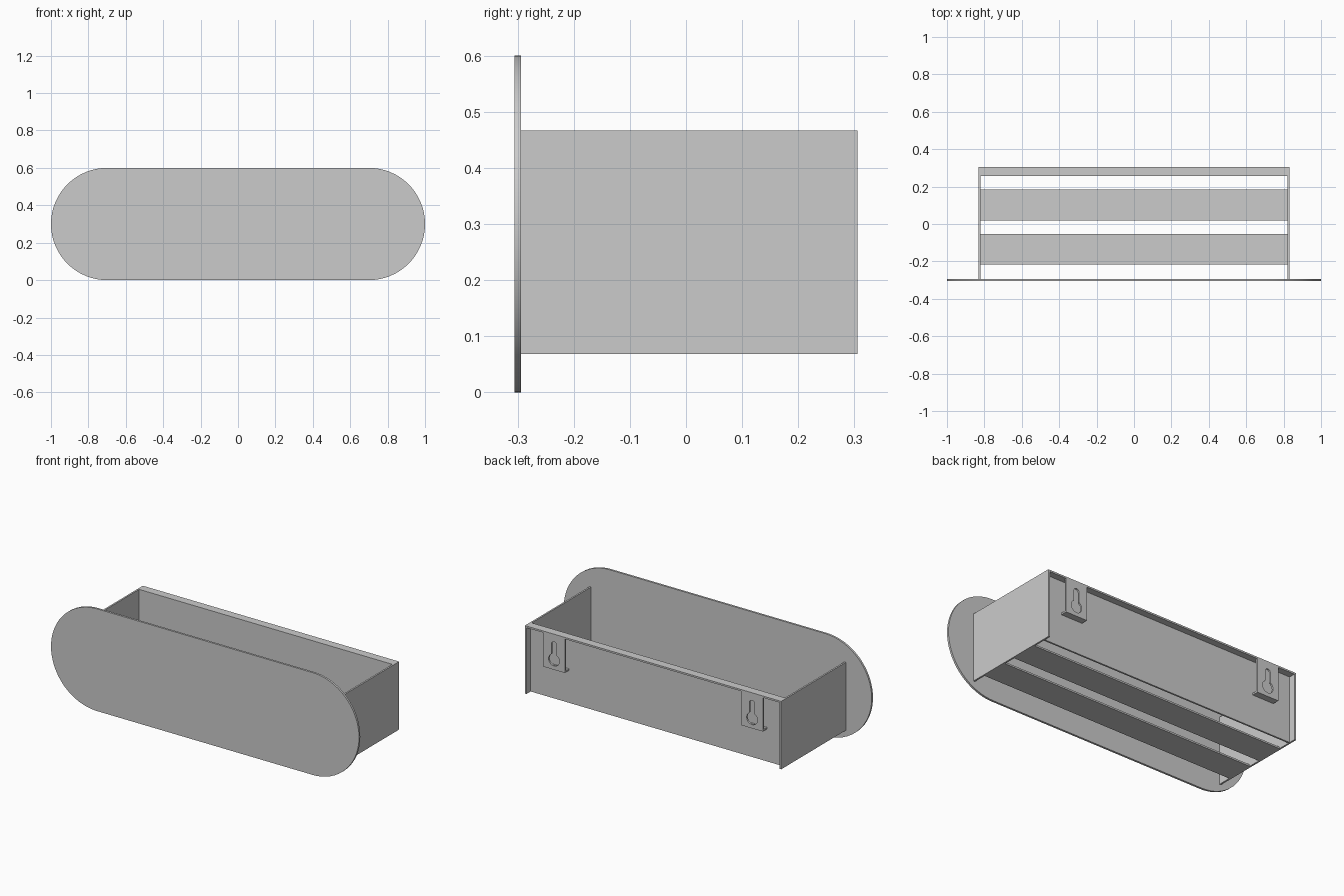
import bpy
from math import sin, cos, pi, asin

if "Cube" in bpy.data.objects:
    bpy.data.objects.remove(bpy.data.objects["Cube"])

T = 0.01                      # sheet thickness
W = 0.832                     # half width of the tray
Y_FRONT, Y_BACK = -0.306, 0.306
Y_PLATE = -0.294              # back face of the front plate
Z0, Z1 = 0.068, 0.467         # tray bottom and top


def box(name, x, y, z):
    """Box from (min, max) pairs."""
    bpy.ops.mesh.primitive_cube_add(size=1, location=[sum(p) / 2 for p in (x, y, z)])
    ob = bpy.context.object
    ob.name = name
    ob.scale = [p[1] - p[0] for p in (x, y, z)]
    bpy.ops.object.transform_apply(location=False, rotation=False, scale=True)
    return ob


def arc(cx, cz, r, a0, a1, n):
    return [(cx + r * cos(a0 + (a1 - a0) * i / n),
             cz + r * sin(a0 + (a1 - a0) * i / n)) for i in range(n + 1)]


def sheet(name, loops, y0, y1):
    """Upright sheet cut from x/z outlines; later loops become holes."""
    cu = bpy.data.curves.new(name, 'CURVE')
    cu.dimensions = '2D'
    cu.fill_mode = 'BOTH'
    cu.extrude = (y1 - y0) / 2
    for loop in loops:
        sp = cu.splines.new('POLY')
        sp.points.add(len(loop) - 1)
        for p, (x, z) in zip(sp.points, loop):
            p.co = (x, z, 0, 1)
        sp.use_cyclic_u = True
    ob = bpy.data.objects.new(name, cu)
    bpy.context.collection.objects.link(ob)
    ob.location.y = (y0 + y1) / 2
    ob.rotation_euler.x = pi / 2
    bpy.ops.object.select_all(action='DESELECT')
    ob.select_set(True)
    bpy.context.view_layer.objects.active = ob
    bpy.ops.object.convert(target='MESH')
    ob = bpy.context.object
    bpy.ops.object.mode_set(mode='EDIT')
    bpy.ops.mesh.select_all(action='SELECT')
    bpy.ops.mesh.remove_doubles(threshold=1e-5)
    bpy.ops.mesh.normals_make_consistent(inside=False)
    bpy.ops.object.mode_set(mode='OBJECT')
    bpy.ops.object.shade_smooth_by_angle(angle=pi / 6)
    return ob


# Front plate with fully rounded ends
outline = arc(0.7, 0.3, 0.3, -pi / 2, pi / 2, 32) + arc(-0.7, 0.3, 0.3, pi / 2, 3 * pi / 2, 32)
sheet("front_plate", [outline], Y_FRONT, Y_PLATE)

# Recessed back panel and the flange folded over behind it
box("back_panel", (-W + T, W - T), (0.257, 0.257 + T), (Z0, Z1))
box("top_flange", (-W + T, W - T), (0.257 + T, Y_BACK), (Z1 - T, Z1))

# Floor slats
for name, y in (("rear_slat", (0.02, 0.185)), ("front_slat", (-0.217, -0.053))):
    box(name, (-W + T, W - T), y, (Z0, Z0 + T))

for side, s in (("right", 1), ("left", -1)):
    # Side wall
    box(side + "_side_wall", sorted((s * W, s * (W - T))), (Y_PLATE, Y_BACK), (Z0, Z1))

    # Hanging tab with keyhole and a lip folded back to the panel
    cx, hw, zb = s * 0.643, 0.07, 0.258
    r, sw, zc = 0.035, 0.017, 0.315
    a = asin(sw / r)
    rim = [(cx - hw, zb), (cx + hw, zb), (cx + hw, Z1 - T), (cx - hw, Z1 - T)]
    keyhole = arc(cx, zc, r, pi / 2 + a, 5 * pi / 2 - a, 28) + arc(cx, 0.405, sw, 0, pi, 12)
    sheet(side + "_hanging_tab", [rim, keyhole], Y_BACK - T, Y_BACK)
    box(side + "_tab_lip", (cx - hw, cx + hw), (0.257 + T, Y_BACK - T), (zb, zb + T))
